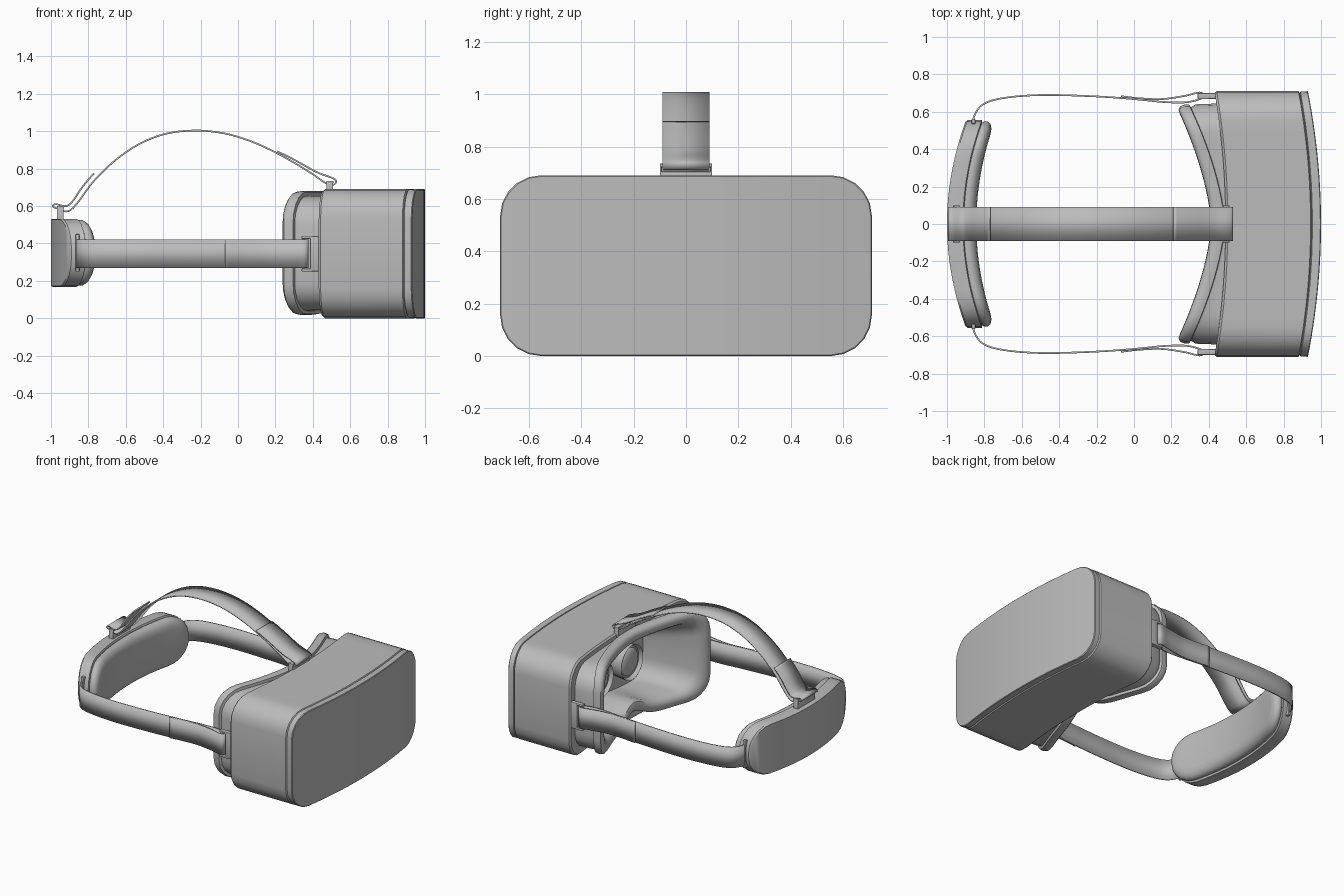
import bpy, bmesh, math
from mathutils import Vector, Matrix

if "Cube" in bpy.data.objects:
    bpy.data.objects.remove(bpy.data.objects["Cube"])

GREY = (0.5, 0.5, 0.5, 1.0)
mat = bpy.data.materials.new("plain grey")
mat.use_nodes = True
mat.diffuse_color = GREY
bsdf = mat.node_tree.nodes["Principled BSDF"]
bsdf.inputs["Base Color"].default_value = GREY
bsdf.inputs["Roughness"].default_value = 0.6


def finish(name, bm, angle=35):
    """Turn a bmesh into a named, smooth shaded object."""
    bmesh.ops.recalc_face_normals(bm, faces=bm.faces)
    mesh = bpy.data.meshes.new(name)
    bm.to_mesh(mesh)
    bm.free()
    mesh.materials.append(mat)
    ob = bpy.data.objects.new(name, mesh)
    bpy.context.collection.objects.link(ob)
    bpy.ops.object.select_all(action='DESELECT')
    ob.select_set(True)
    bpy.context.view_layer.objects.active = ob
    bpy.ops.object.shade_smooth_by_angle(angle=math.radians(angle))
    return ob


def ring(bm, hy, z0, z1, r, bend, notch=0.0, seg=5, mid=20):
    """Rounded rectangle in YZ, pushed along X by bend(y)."""
    r = min(r, (z1 - z0) / 2 - 0.005)
    arc = [(hy - r + r * math.cos(a), r - r * math.sin(a))
           for a in (math.pi / 2 * i / seg for i in range(seg + 1))]
    half = arc + [((hy - r) * (1 - 2 * i / mid), 0) for i in range(1, mid)]
    half += [(-y, d) for y, d in reversed(arc)]
    top = [bm.verts.new((bend(y), y, z1 - d)) for y, d in half]
    low = [bm.verts.new((bend(y), y, z0 + d + notch * math.exp(-(y / 0.14) ** 2)))
           for y, d in half]
    return top, low


def loft(name, specs, cap_first=False, cap_last=False, angle=35):
    """Skin a row of rings; caps are strips between upper and lower halves."""
    bm = bmesh.new()
    rings = [ring(bm, *s) for s in specs]
    loops = [t + l[::-1] for t, l in rings]
    for a, b in zip(loops, loops[1:]):
        for i in range(len(a)):
            j = (i + 1) % len(a)
            bm.faces.new((a[i], a[j], b[j], b[i]))
    for use, (t, l) in ((cap_first, rings[0]), (cap_last, rings[-1])):
        if use:
            for i in range(len(t) - 1):
                bm.faces.new((t[i], t[i + 1], l[i + 1], l[i]))
    return finish(name, bm, angle)


def curve_x(mid, edge, half, power=2.0):
    """X as a function of Y: mid at the centre, edge at the given half width."""
    return lambda y: mid + (edge - mid) * (abs(y) / half) ** power


def shift(f, d):
    return lambda y: f(y) + d


def box(name, lo, hi, bevel=0.006):
    bm = bmesh.new()
    bmesh.ops.create_cube(bm, size=1)
    size = [h - l for l, h in zip(lo, hi)]
    mid = [(h + l) / 2 for l, h in zip(lo, hi)]
    bmesh.ops.scale(bm, vec=size, verts=bm.verts)
    bmesh.ops.translate(bm, vec=mid, verts=bm.verts)
    bmesh.ops.bevel(bm, geom=bm.edges[:], offset=bevel, segments=2,
                    affect='EDGES', profile=0.5)
    return finish(name, bm)


def smooth_path(pts, steps=5):
    p = [Vector(q) for q in pts]
    p = [2 * p[0] - p[1]] + p + [2 * p[-1] - p[-2]]
    out = []
    for a, b, c, d in zip(p, p[1:], p[2:], p[3:]):
        for i in range(steps):
            t = i / steps
            out.append(0.5 * (2 * b + (c - a) * t + (2 * a - 5 * b + 4 * c - d) * t * t
                              + (3 * b - a - 3 * c + d) * t ** 3))
    return out + [p[-2]]


def ribbon(name, pts, place, lo, hi, thick=0.009):
    """Flat strap following a 2D path; place(u, v, w) gives the 3D point."""
    bm = bmesh.new()
    rows = [[bm.verts.new(place(q.x, q.y, w)) for w in (lo, hi)] for q in smooth_path(pts)]
    for a, b in zip(rows, rows[1:]):
        bm.faces.new((a[0], a[1], b[1], b[0]))
    ob = finish(name, bm, 50)
    mod = ob.modifiers.new("thickness", 'SOLIDIFY')
    mod.thickness = thick
    mod.offset = 0
    return ob


# Housing: concave back rim, straight sides
H = 0.71
back = curve_x(0.49, 0.43, H)
seam = curve_x(0.95, 0.885, H)
front = curve_x(1.0, 0.93, H)
loft("housing", [
    (0.60, 0.06, 0.63, 0.13, shift(back, 0.03)),
    (0.61, 0.05, 0.64, 0.13, back),
    (0.70, 0.01, 0.68, 0.15, back),
    (H, 0, 0.69, 0.155, shift(back, 0.012)),
    (H, 0, 0.69, 0.155, shift(seam, -0.006)),
    (0.70, 0.01, 0.68, 0.147, seam)])

# Front plate, separated by a thin groove
loft("front_plate", [
    (0.695, 0.015, 0.675, 0.145, shift(seam, -0.002)),
    (0.708, 0.002, 0.688, 0.153, shift(seam, 0.004)),
    (H, 0, 0.69, 0.155, shift(front, -0.004)),
    (0.706, 0.004, 0.686, 0.152, front)], cap_last=True)

# Face cushion with waist, soft lip, nose notch and inner funnel
face = curve_x(0.41, 0.24, 0.6, 1.6)
loft("face_cushion", [
    (0.645, 0.045, 0.65, 0.15, shift(back, 0.03), 0.05),
    (0.64, 0.045, 0.65, 0.15, shift(face, 0.11), 0.07),
    (0.625, 0.04, 0.655, 0.15, shift(face, 0.075), 0.08),
    (0.638, 0.022, 0.675, 0.16, shift(face, 0.072), 0.08),
    (0.638, 0.018, 0.68, 0.16, shift(face, 0.045), 0.08),
    (0.628, 0.022, 0.676, 0.16, shift(face, 0.018), 0.08),
    (0.61, 0.04, 0.66, 0.15, shift(face, 0.003), 0.08),
    (0.585, 0.065, 0.635, 0.14, face, 0.08),
    (0.555, 0.09, 0.61, 0.13, shift(face, 0.01), 0.08),
    (0.535, 0.11, 0.59, 0.12, shift(face, 0.04), 0.07),
    (0.50, 0.13, 0.57, 0.12, shift(face, 0.14), 0.05),
    (0.42, 0.16, 0.54, 0.12, lambda y: 0.64, 0.02)], cap_last=True, angle=45)

# Lens barrels and domed lenses
for side, s in (("left", 1), ("right", -1)):
    bm = bmesh.new()
    place = Matrix.Translation((0.60, 0.17 * s, 0.36)) @ Matrix.Rotation(math.pi / 2, 4, 'Y')
    bmesh.ops.create_cone(bm, segments=32, radius1=0.125, radius2=0.115, depth=0.1,
                          cap_ends=True, matrix=place)
    rim = [f for f in bm.faces if f.normal.x < -0.9]
    bmesh.ops.inset_region(bm, faces=rim, thickness=0.015)
    bmesh.ops.translate(bm, vec=(0.025, 0, 0), verts=list({v for f in rim for v in f.verts}))
    finish(side + "_lens_barrel", bm)
    bm = bmesh.new()
    bmesh.ops.create_uvsphere(bm, u_segments=24, v_segments=12, radius=0.1)
    bmesh.ops.scale(bm, vec=(0.3, 1, 1), verts=bm.verts)
    bmesh.ops.translate(bm, vec=(0.58, 0.17 * s, 0.36), verts=bm.verts)
    finish(side + "_lens", bm)

# Rear head pad: hard shell and soft cushion
rear = curve_x(-1.0, -0.9, 0.55)
loft("rear_shell", [
    (0.545, 0.173, 0.527, 0.16, rear),
    (0.555, 0.168, 0.532, 0.165, shift(rear, 0.008)),
    (0.555, 0.168, 0.532, 0.165, shift(rear, 0.085)),
    (0.545, 0.178, 0.522, 0.16, shift(rear, 0.09))], cap_first=True, cap_last=True)
loft("rear_cushion", [
    (0.535, 0.185, 0.515, 0.155, shift(rear, 0.085)),
    (0.548, 0.175, 0.525, 0.16, shift(rear, 0.098)),
    (0.548, 0.175, 0.525, 0.16, shift(rear, 0.118)),
    (0.535, 0.188, 0.512, 0.155, shift(rear, 0.138)),
    (0.51, 0.212, 0.488, 0.13, shift(rear, 0.152)),
    (0.475, 0.245, 0.455, 0.10, shift(rear, 0.157))], cap_last=True, angle=60)

# Side straps, folded back through the buckles
side_path = [(-0.86, 0.53), (-0.855, 0.575), (-0.82, 0.63), (-0.75, 0.663), (-0.62, 0.683),
             (-0.45, 0.69), (-0.2, 0.682), (0, 0.668), (0.15, 0.653), (0.27, 0.65),
             (0.35, 0.667), (0.372, 0.685), (0.35, 0.703), (0.27, 0.685), (0.15, 0.668),
             (0.03, 0.672), (-0.07, 0.683)]
for side, s in (("left", 1), ("right", -1)):
    ribbon(side + "_strap", side_path, lambda u, v, w: (u, v * s, w), 0.27, 0.42)
    ys = sorted((0.668 * s, 0.7 * s))
    box(side + "_buckle_base", (0.385, ys[0], 0.25), (0.46, ys[1], 0.44))
    for part, z in (("lower", 0.25), ("upper", 0.425)):
        box(f"{side}_buckle_{part}_arm", (0.34, ys[0], z), (0.4, ys[1], z + 0.015), 0.004)
    mid = 0.685 * s
    box(side + "_buckle_bar", (0.343, mid - 0.008, 0.25), (0.358, mid + 0.008, 0.44), 0.004)
    ends = sorted((0.535 * s, 0.562 * s))
    box(side + "_pad_slot", (-0.868, ends[0], 0.25), (-0.848, ends[1], 0.45), 0.004)

# Top strap, folded at both ends
top_path = [(0.21, 0.893), (0.3, 0.848), (0.42, 0.782), (0.5, 0.752), (0.524, 0.735),
            (0.512, 0.715), (0.47, 0.722), (0.4, 0.77), (0.3, 0.832), (0.2, 0.887),
            (0.1, 0.934), (0, 0.97), (-0.1, 0.993), (-0.23, 1.004), (-0.38, 0.988),
            (-0.52, 0.936), (-0.65, 0.85), (-0.77, 0.735), (-0.86, 0.615), (-0.91, 0.572),
            (-0.96, 0.585), (-0.99, 0.597), (-0.975, 0.61), (-0.92, 0.6), (-0.885, 0.625),
            (-0.83, 0.705), (-0.77, 0.775)]
ribbon("top_strap", top_path, lambda u, v, w: (u, w, v), -0.09, 0.09)

# Loops that hold the top strap
for name, x, z0, z1 in (("front", 0.49, 0.66, 0.735), ("rear", -0.95, 0.5, 0.6)):
    box(name + "_loop_base", (x - 0.018, -0.1, z0), (x + 0.018, 0.1, z1 - 0.03))
    box(name + "_loop_bar", (x - 0.012, -0.1, z1 - 0.015), (x + 0.02, 0.1, z1), 0.004)
    for side, s in (("left", 1), ("right", -1)):
        ys = sorted((0.092 * s, 0.1 * s))
        box(f"{name}_loop_{side}_post", (x - 0.018, ys[0], z0), (x + 0.018, ys[1], z1), 0.003)
